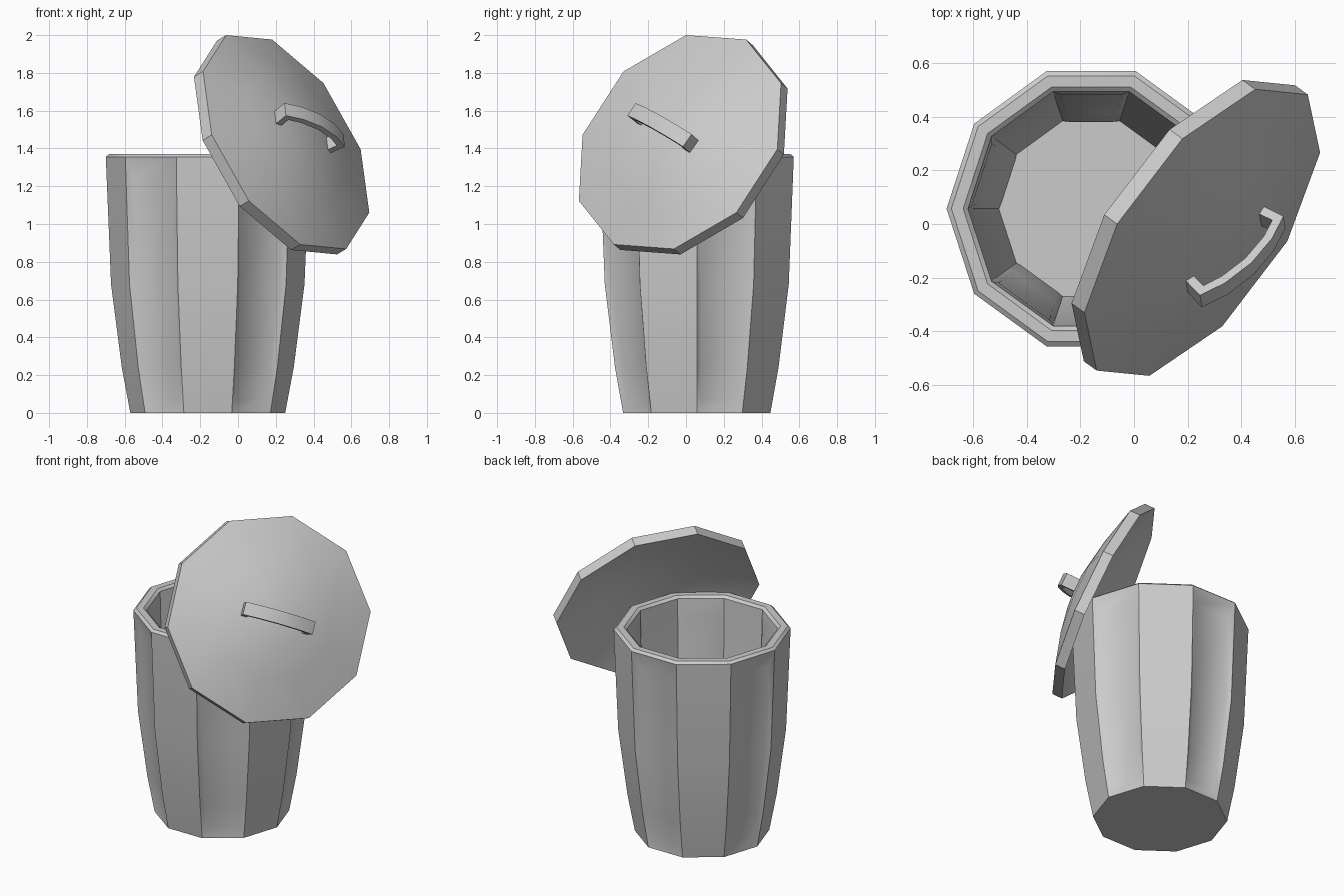
import bpy, bmesh, math
from mathutils import Vector, Matrix

if "Cube" in bpy.data.objects:
    bpy.data.objects.remove(bpy.data.objects["Cube"])

N = 10


def finish(name, bm, matrix, angle):
    bmesh.ops.recalc_face_normals(bm, faces=bm.faces)
    me = bpy.data.meshes.new(name)
    bm.to_mesh(me)
    bm.free()
    ob = bpy.data.objects.new(name, me)
    bpy.context.collection.objects.link(ob)
    ob.matrix_world = matrix
    bpy.ops.object.select_all(action='DESELECT')
    ob.select_set(True)
    bpy.context.view_layer.objects.active = ob
    bpy.ops.object.shade_smooth_by_angle(angle=math.radians(angle))
    return ob


def lathe(bm, profile):
    """Ten-sided loft of (radius, height) points; returns face bands and rings."""
    rings = [[bm.verts.new((r * math.cos(i * math.tau / N), r * math.sin(i * math.tau / N), z))
              for i in range(N)] for r, z in profile]
    return [[bm.faces.new((a[i], a[(i + 1) % N], b[(i + 1) % N], b[i])) for i in range(N)]
            for a, b in zip(rings, rings[1:])], rings


def frame(x_dir, normal, origin):
    z = normal.normalized()
    x = (x_dir - z * x_dir.dot(z)).normalized()
    m = Matrix((x, z.cross(x), z)).transposed().to_4x4()
    m.translation = origin
    return m


# Bin body: outer wall, chamfered rim, inner wall, floor
bm = bmesh.new()
bands, rings = lathe(bm, [(.41, 0), (.455, .24), (.512, .68), (.54, 1.355), (.522, 1.37),
                          (.478, 1.37), (.46, 1.355), (.442, .68), (.392, .24), (.345, .07)])
bm.faces.new(rings[0])
bm.faces.new(rings[-1])
bmesh.ops.recalc_face_normals(bm, faces=bm.faces)
# Every second side is a recessed panel that fades out below the rim
for i in range(0, N, 2):
    for rows, width, depth in ((bands[0:3], .032, -.022), (bands[6:9], .025, .01)):
        faces = [row[i] for row in rows]
        bmesh.ops.inset_region(bm, faces=faces, thickness=width,
                               depth=depth, use_even_offset=True)
        for v in {v for f in faces for v in f.verts}:
            if v.co.z > 1.2:
                v.co.z = 1.25
            elif depth < 0 and v.co.z < .15:
                v.co.z = .07
                v.co.xy *= 1.025
finish("bin_body", bm, Matrix.Translation((-.16, .057, 0)), 35)

# Lid: dome with a straight rim, hollow below, leaning on the bin
centre = Vector((.255, -.032, 1.434))
normal = Vector((.729, -.525, .439))
bm = bmesh.new()
lathe(bm, [(0, .142), (.18, .132), (.38, .085), (.65, 0), (.65, -.066),
           (.34, .06), (0, .115)])
bmesh.ops.remove_doubles(bm, verts=bm.verts, dist=1e-4)
finish("lid", bm, frame(Vector((-.318, .032, .566)), normal, centre), 30)

# Handle: bowed flat strap across the lid
outer = [(.212, .1), (.23, .207), (.13, .242), (0, .257)]
inner = [(.175, .1), (.19, .187), (.115, .212), (0, .225)]


def mirrored(half):
    return half + [(-x, z) for x, z in reversed(half[:-1])]


bm = bmesh.new()
out, inn = mirrored(outer), mirrored(inner)
for k in range(len(out) - 1):
    quad = [out[k], out[k + 1], inn[k + 1], inn[k]]
    sides = [[bm.verts.new((x, y, z)) for x, z in quad] for y in (-.04, .04)]
    for s in sides:
        bm.faces.new(s)
    for j in (0, 2):
        bm.faces.new((sides[0][j], sides[0][j + 1], sides[1][j + 1], sides[1][j]))
bmesh.ops.remove_doubles(bm, verts=bm.verts, dist=1e-4)
finish("lid_handle", bm, frame(Vector((.29, .3, -.17)), normal, centre), 30)
